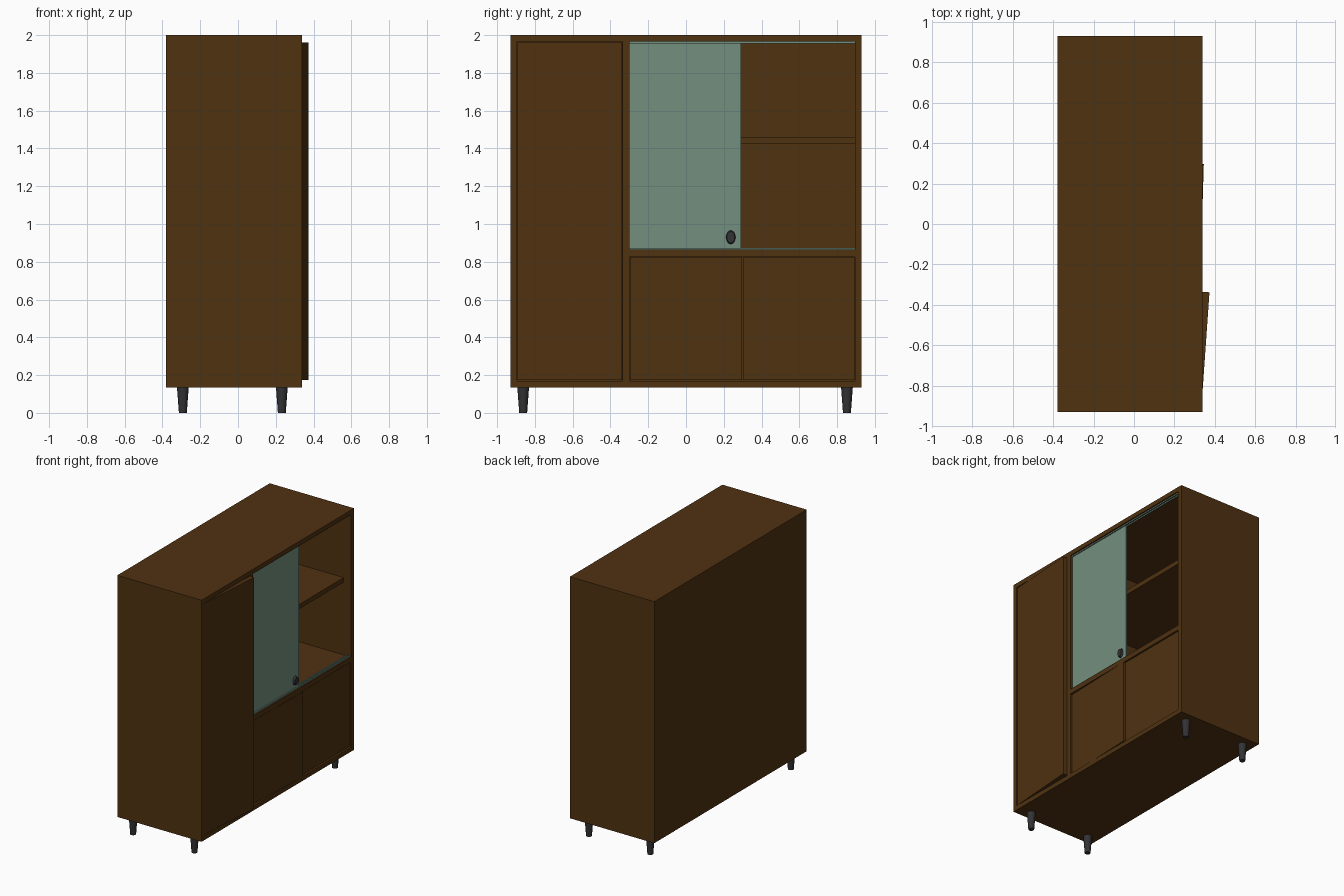
import bpy, bmesh, math
from mathutils import Matrix

if "Cube" in bpy.data.objects:
    bpy.data.objects.remove(bpy.data.objects["Cube"])


def material(name, rgb):
    m = bpy.data.materials.new(name)
    m.diffuse_color = (*rgb, 1.0)
    m.use_nodes = True
    m.node_tree.nodes["Principled BSDF"].inputs["Base Color"].default_value = m.diffuse_color
    return m


WOOD = material("dark walnut", (0.080, 0.032, 0.0056))
GLASS = material("green glass", (0.174, 0.275, 0.212))
METAL = material("charcoal metal", (0.033, 0.033, 0.036))


def finish(name, bm, mat):
    me = bpy.data.meshes.new(name)
    bmesh.ops.recalc_face_normals(bm, faces=bm.faces)
    bm.to_mesh(me)
    bm.free()
    me.materials.append(mat)
    ob = bpy.data.objects.new(name, me)
    bpy.context.scene.collection.objects.link(ob)
    return ob


def box(name, x, y, z, mat=WOOD):
    """Box from (min, max) ranges on each axis."""
    bm = bmesh.new()
    bmesh.ops.create_cube(bm, size=1)
    for v in bm.verts:
        v.co = [r[0] if c < 0 else r[1] for c, r in zip(v.co, (x, y, z))]
    return finish(name, bm, mat)


def door(name, hinge, width, z, angle):
    """Door whose front face starts at the hinge and swings out towards +x."""
    ob = box(name, (-0.035, 0), (0, width), z)
    ob.location = (hinge[0], hinge[1], 0)
    ob.rotation_euler.z = -math.radians(angle)
    return ob


BACK, FRONT, W, T = -0.38, 0.34, 0.93, 0.035
IN = W - T
BOT, TOP = 0.135, 2.0

# Carcass
box("top_panel", (BACK, FRONT), (-W, W), (TOP - T, TOP))
box("bottom_panel", (BACK, FRONT), (-W, W), (BOT, BOT + T))
for side, s in (("left", -1), ("right", 1)):
    box(side + "_side_panel", (BACK, FRONT), tuple(sorted((s * W, s * IN))), (BOT + T, TOP - T))
box("back_panel", (BACK, BACK + 0.02), (-IN, IN), (BOT + T, TOP - T))
box("divider", (BACK + 0.02, FRONT), (-0.335, -0.30), (BOT + T, TOP - T))
box("middle_board", (BACK + 0.02, FRONT), (-0.30, IN), (0.826, 0.864))
box("inner_shelf", (BACK + 0.02, 0.276), (-0.30, IN), (1.425, 1.461))

# Doors: tall one ajar, lower left slightly ajar, lower right closed
door("tall_door", (0.335, -0.893), 0.556, (0.175, 1.96), 4.0)
door("lower_left_door", (0.328, -0.297), 0.594, (0.174, 0.822), 1.7)
door("lower_right_door", (0.330, 0.301), 0.591, (0.174, 0.822), 0)

# Sliding glass pane and its tracks
box("glass_pane", (0.310, 0.320), (-0.30, 0.29), (0.868, 1.961), GLASS)
for level, z in (("lower", (0.864, 0.874)), ("upper", (1.956, 1.965))):
    for i, x in enumerate((0.302, 0.322)):
        box(f"{level}_track_{i + 1}", (x, x + 0.008), (-0.30, IN), z, GLASS)

# Oval pull on the glass
bm = bmesh.new()
bmesh.ops.create_cone(bm, cap_ends=True, segments=16, radius1=0.025, radius2=0.021, depth=0.016,
                      matrix=Matrix.Translation((0.328, 0.237, 0.93))
                      @ Matrix.Diagonal((1, 1, 1.45, 1))
                      @ Matrix.Rotation(math.pi / 2, 4, 'Y'))
finish("glass_pull", bm, METAL)

# Tapered legs
for xn, x in (("front", 0.232), ("back", -0.292)):
    for yn, y in (("left", -0.862), ("right", 0.852)):
        bm = bmesh.new()
        bmesh.ops.create_cone(bm, cap_ends=True, segments=16, radius1=0.021, radius2=0.031,
                              depth=BOT, matrix=Matrix.Translation((x, y, BOT / 2)))
        ob = finish(f"{xn}_{yn}_leg", bm, METAL)
        for p in ob.data.polygons:
            p.use_smooth = len(p.vertices) == 4
        for e in ob.data.edges:
            a, b = (ob.data.vertices[i].co.z for i in e.vertices)
            e.use_edge_sharp = abs(a - b) < 1e-4
